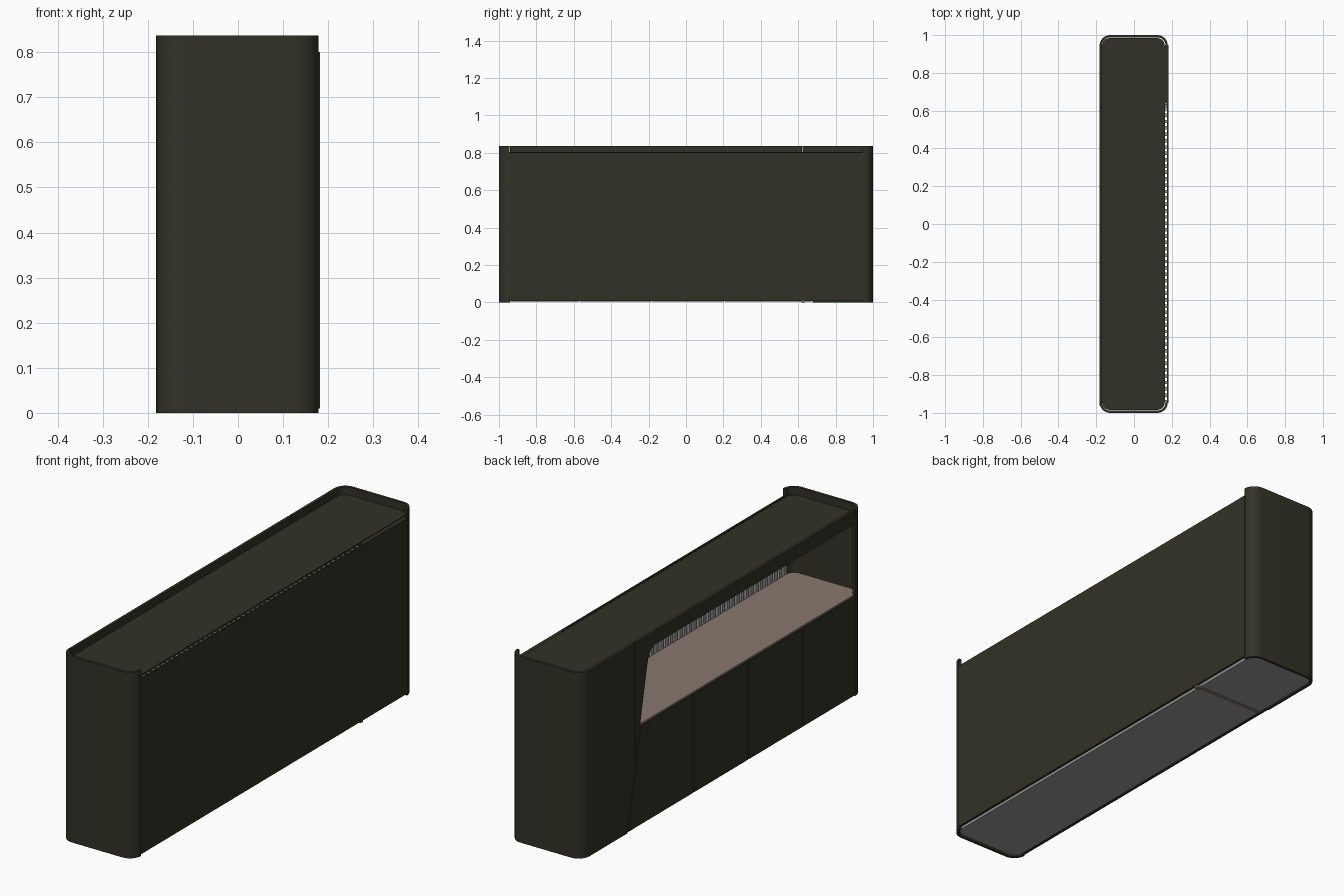
import bpy, bmesh, math

if "Cube" in bpy.data.objects:
    bpy.data.objects.remove(bpy.data.objects["Cube"])


def material(name, col):
    m = bpy.data.materials.new(name)
    m.diffuse_color = (*col, 1)
    m.use_nodes = True
    m.node_tree.nodes["Principled BSDF"].inputs["Base Color"].default_value = m.diffuse_color
    return m


OLIVE = material("dark_olive", (0.032, 0.031, 0.020))
WOOD = material("dusty_pink_wood", (0.25, 0.185, 0.155))
GREY = material("light_grey", (0.33, 0.33, 0.33))


def finish(name, bm, mat):
    bmesh.ops.recalc_face_normals(bm, faces=bm.faces)
    me = bpy.data.meshes.new(name)
    bm.to_mesh(me)
    bm.free()
    me.materials.append(mat)
    ob = bpy.data.objects.new(name, me)
    bpy.context.collection.objects.link(ob)
    bpy.ops.object.select_all(action='DESELECT')
    ob.select_set(True)
    bpy.context.view_layer.objects.active = ob
    bpy.ops.object.shade_smooth_by_angle(angle=math.radians(30))
    return ob


def prism(name, pts, lo, hi, mat, axis='z'):
    """Extrude an outline: (x, y) along z, or (y, z) along x."""
    bm = bmesh.new()
    place = (lambda p, h: (p[0], p[1], h)) if axis == 'z' else (lambda p, h: (h, p[0], p[1]))
    face = bm.faces.new([bm.verts.new(place(p, lo)) for p in pts])
    out = bmesh.ops.extrude_face_region(bm, geom=[face])
    d = (0, 0, hi - lo) if axis == 'z' else (hi - lo, 0, 0)
    bmesh.ops.translate(bm, vec=d, verts=[v for v in out['geom'] if isinstance(v, bmesh.types.BMVert)])
    return finish(name, bm, mat)


def box(name, x0, x1, y0, y1, z0, z1, mat):
    return prism(name, [(x0, y0), (x1, y0), (x1, y1), (x0, y1)], z0, z1, mat)


def arc(cx, cy, r, a0, a1, n=8):
    return [(cx + r * math.cos(math.radians(a0 + (a1 - a0) * i / n)),
             cy + r * math.sin(math.radians(a0 + (a1 - a0) * i / n))) for i in range(n + 1)]


def rounded(x0, x1, y0, y1, r):
    return (arc(x1 - r, y1 - r, r, 0, 90) + arc(x0 + r, y1 - r, r, 90, 180)
            + arc(x0 + r, y0 + r, r, 180, 270) + arc(x1 - r, y0 + r, r, 270, 360))


H = 0.837
T = 0.012
FX = -0.182          # outer plane of the open long side


def end_shell(name, s, y_end):
    """Wall wrapped around one short end with rounded corners."""
    def path(r):
        p = arc(0.124, 0.945, r, 0, 90) + arc(-0.127, 0.945, r, 90, 180)
        return p + ([(-0.127 - r, y_end)] if y_end < 0.94 else [])
    pts = path(0.055) + path(0.055 - T)[::-1]
    prism(name, [(x, y * s) for x, y in pts], 0, H, OLIVE)


end_shell("rear_end_wall", 1, 0.70)
end_shell("front_end_wall", -1, 0.945)


def slant(z):
    return 0.677 - 0.2 * z


# front plate joining the rear end wall, with a slanted lower edge
prism("corner_plate", [(0.70, 0), (0.70, H), (0.623, H), (0.623, 0.27), (slant(0), 0)],
      FX, FX + T, OLIVE, 'x')

# fascia above the niche, running down along the slanted opening edge
prism("niche_fascia",
      [(-0.942, H), (0.619, H), (0.619, 0.29), (slant(0.45), 0.45), (slant(0.69), 0.69),
       (0.527, 0.735), (0.51, 0.762), (0.48, 0.775), (-0.942, 0.775)],
      FX, FX + T, OLIVE, 'x')

# four doors below the counter
edges = [-0.942, -0.57, -0.185, 0.207]
for i, y0 in enumerate(edges):
    g = 0.0025
    if i < 3:
        y1 = edges[i + 1]
        pts = [(y0 + g, 0.004), (y1 - g, 0.004), (y1 - g, 0.447), (y0 + g, 0.447)]
    else:
        pts = [(y0 + g, 0.004), (slant(0.004) - 0.005, 0.004),
               (slant(0.447) - 0.005, 0.447), (y0 + g, 0.447)]
    prism(f"door_{i + 1}", pts, FX, FX + T, OLIVE, 'x')

# slim post beside the niche
box("niche_post", FX, FX + T, -0.96, -0.942, 0, 0.80, OLIVE)

# top deck, floor and counter inside the shell
prism("top_deck", rounded(-0.169, 0.163, -0.984, 0.984, 0.04), 0.79, 0.803, OLIVE)
prism("floor_board", rounded(-0.169, 0.163, -0.984, 0.984, 0.04), 0.006, 0.018, GREY)
counter = [(-0.178, 0.585), (-0.178, -0.942), (-0.168, -0.942)]
counter += arc(-0.13, -0.946, 0.038, 180, 270) + arc(0.124, -0.946, 0.038, 270, 360) + [(0.162, 0.617)]
counter += [(-0.168, 0.617), (-0.168, 0.585)]
prism("counter", counter, 0.448, 0.455, WOOD)

# divider and its foot
box("divider", -0.168, 0.163, 0.617, 0.635, 0.003, 0.789, WOOD)
box("divider_foot", 0.15, 0.178, 0.617, 0.635, 0.0, 0.012, WOOD)

# long closed back panel and the slats behind the niche
box("back_panel", 0.175, 0.182, -0.948, 0.948, 0.01, 0.80, OLIVE)
box("back_filler", 0.163, 0.175, 0.637, 0.948, 0.02, 0.80, OLIVE)
n = 47
for i in range(n):
    y = -0.94 + i * (1.55 / (n - 1))
    box(f"slat_{i + 1}", 0.163, 0.1745, y - 0.009, y + 0.009, 0.02, 0.795, GREY)
